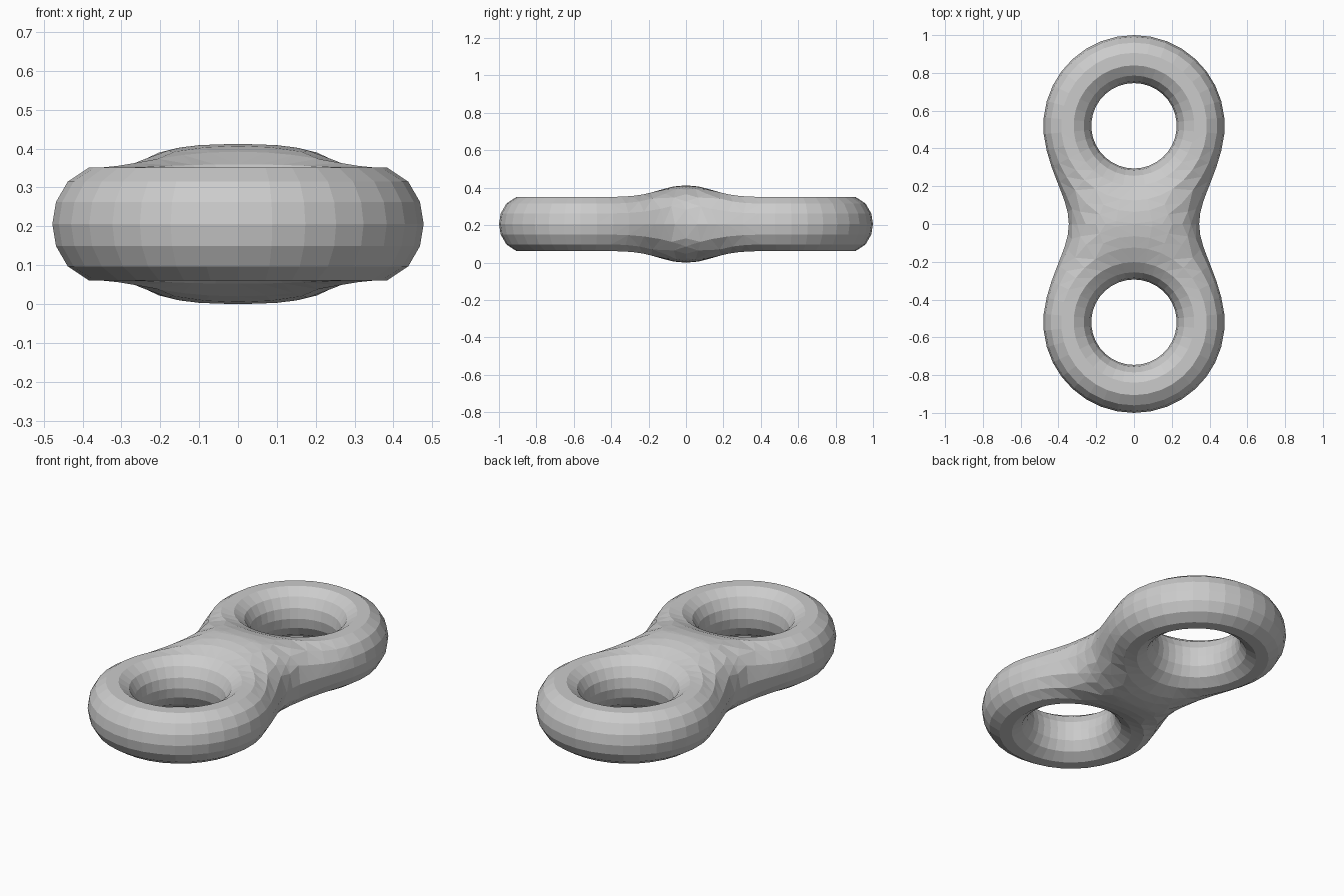
import bpy, bmesh
from math import sin, cos, pi, sqrt, exp
from mathutils import Vector

if "Cube" in bpy.data.objects:
    bpy.data.objects.remove(bpy.data.objects["Cube"])

CY, R, W = 0.52, 0.353, 0.127      # ring centre, ring radius, half width of tube
BLEND, MID_Z = 0.576, 0.206        # smoothness of the join, centre height
SEG, TUBE = 34, 14                 # segments around ring and tube


def field(p):
    """Two blended rings: negative inside, zero on the surface."""
    a = sqrt(p.x ** 2 + (p.y - CY) ** 2)
    b = sqrt(p.x ** 2 + (p.y + CY) ** 2)
    rho = min(a, b) - max(BLEND - abs(a - b), 0) ** 2 / (4 * BLEND)
    height = 0.15 + 0.06 * exp(-(p.y / 0.175) ** 2)
    return ((rho - R) / W) ** 2 + (p.z / height) ** 2 - 1


def project(p, on_plane):
    """Move a point onto the surface, keeping seam points on y = 0."""
    e = 1e-4
    for _ in range(8):
        f = field(p)
        g = Vector([(field(p + d) - field(p - d)) / (2 * e)
                    for d in (Vector((e, 0, 0)), Vector((0, e, 0)), Vector((0, 0, e)))])
        if on_plane:
            g.y = 0
        step = g * (f / max(g.length_squared, 1e-6))
        if step.length > 0.03:
            step *= 0.03 / step.length
        p = p - step
    return p


def cast(origin, direction):
    """First surface hit from the ring's core."""
    s = 0.0
    while field(origin + direction * (s + 0.01)) < 0 and s < 1:
        s += 0.01
    lo, hi = s, s + 0.01
    for _ in range(20):
        m = (lo + hi) / 2
        if field(origin + direction * m) < 0:
            lo = m
        else:
            hi = m
    return origin + direction * lo


# One ring, with sections cast outward from its core circle
bm = bmesh.new()
grid = []
for i in range(SEG):
    u = 2 * pi * i / SEG - pi / 2
    out = Vector((cos(u), sin(u), 0))
    core = Vector((0, CY, 0)) + out * R
    row = []
    for j in range(TUBE):
        v = 2 * pi * j / TUBE
        row.append(bm.verts.new(cast(core, out * cos(v) + Vector((0, 0, sin(v))))))
    grid.append(row)
for i in range(SEG):
    for j in range(TUBE):
        n, m = (i + 1) % SEG, (j + 1) % TUBE
        bm.faces.new((grid[i][j], grid[n][j], grid[n][m], grid[i][m]))

# Cut at the middle plane
bmesh.ops.bisect_plane(bm, geom=bm.verts[:] + bm.edges[:] + bm.faces[:], dist=1e-4,
                       plane_co=(0, 0, 0), plane_no=(0, 1, 0), clear_inner=True)


def snap():
    for v in bm.verts:
        seam = abs(v.co.y) < 1e-4
        v.co = project(v.co, seam)
        if seam:
            v.co.y = 0


# Refine the stretched facets of the bridge
snap()
for _ in range(2):
    long_edges = [e for e in bm.edges if e.calc_length() > 0.1]
    if long_edges:
        bmesh.ops.subdivide_edges(bm, edges=long_edges, cuts=1, use_grid_fill=True)
        snap()
bmesh.ops.triangulate(bm, faces=bm.faces[:])
bmesh.ops.recalc_face_normals(bm, faces=bm.faces[:])
bmesh.ops.translate(bm, verts=bm.verts[:], vec=(0, 0, MID_Z))

mesh = bpy.data.meshes.new("double_ring")
bm.to_mesh(mesh)
bm.free()
obj = bpy.data.objects.new("double_ring", mesh)
bpy.context.collection.objects.link(obj)

# Mirror to the second ring
mod = obj.modifiers.new("mirror", 'MIRROR')
mod.use_axis = (False, True, False)
mod.use_clip = True
mod.merge_threshold = 0.001
